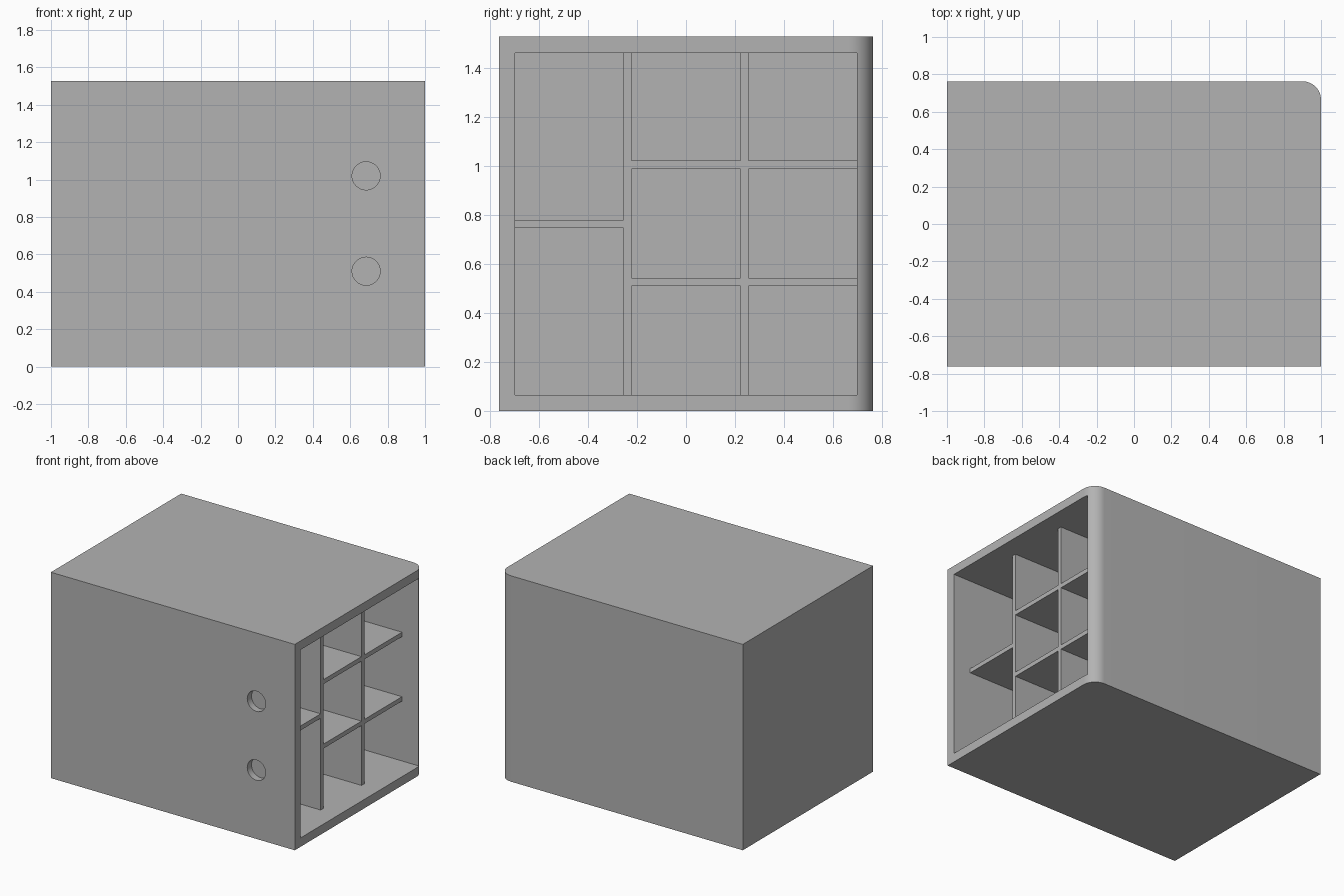
import bpy, bmesh, math
from mathutils import Matrix

cube = bpy.data.objects.get("Cube")
if cube:
    bpy.data.objects.remove(cube, do_unlink=True)

grey = bpy.data.materials.new("plain_grey")
grey.use_nodes = True
colour = (0.45, 0.45, 0.45, 1)
grey.diffuse_color = colour
grey.node_tree.nodes["Principled BSDF"].inputs["Base Color"].default_value = colour

HALF_Y, HEIGHT, WALL = 0.763, 1.526, 0.066
BOARD = 0.033
INNER_Y = HALF_Y - WALL
FRONT_X = 0.857          # recessed edge of the dividers
BACK_X = -1 + WALL


def finish(name, bm):
    mesh = bpy.data.meshes.new(name)
    bm.to_mesh(mesh)
    bm.free()
    mesh.materials.append(grey)
    obj = bpy.data.objects.new(name, mesh)
    bpy.context.collection.objects.link(obj)
    return obj


def box_mesh(low, high):
    bm = bmesh.new()
    size = [b - a for a, b in zip(low, high)]
    centre = [(a + b) / 2 for a, b in zip(low, high)]
    matrix = Matrix.Translation(centre) @ Matrix.Diagonal((*size, 1))
    bmesh.ops.create_cube(bm, size=1, matrix=matrix)
    return bm


def cut(target, cutter):
    cutter.hide_render = True
    mod = target.modifiers.new("cut", "BOOLEAN")
    mod.operation, mod.solver, mod.object = "DIFFERENCE", "EXACT", cutter
    bpy.context.view_layer.objects.active = target
    bpy.ops.object.modifier_apply(modifier=mod.name)
    bpy.data.objects.remove(cutter, do_unlink=True)


# Outer shell with one rounded upright edge
bm = box_mesh((-1, -HALF_Y, 0), (1, HALF_Y, HEIGHT))
corner = [e for e in bm.edges if all(v.co.x > 0 and v.co.y > 0 for v in e.verts)]
bmesh.ops.bevel(bm, geom=corner, offset=0.1, segments=12, profile=0.5, affect="EDGES")
shell = finish("cabinet_shell", bm)

# Open compartment on the left side
cut(shell, finish("cavity_cutter", box_mesh(
    (BACK_X, -INNER_Y, WALL), (1.2, INNER_Y, HEIGHT - WALL))))

# Two shallow round sockets in the front
for z in (0.51, 1.02):
    bm = bmesh.new()
    matrix = Matrix.Translation((0.685, -HALF_Y, z)) @ Matrix.Rotation(math.pi / 2, 4, "X")
    bmesh.ops.create_cone(bm, cap_ends=True, segments=48, radius1=0.075,
                          radius2=0.075, depth=0.1, matrix=matrix)
    cut(shell, finish("socket_cutter", bm))

bpy.ops.object.select_all(action="DESELECT")
shell.select_set(True)
bpy.context.view_layer.objects.active = shell
bpy.ops.object.shade_smooth_by_angle(angle=math.radians(30))

# Upright dividers
DIVIDER_Y = 0.239
for name, y in (("front_divider", -DIVIDER_Y), ("back_divider", DIVIDER_Y)):
    finish(name, box_mesh((BACK_X, y - BOARD / 2, WALL),
                          (FRONT_X, y + BOARD / 2, HEIGHT - WALL)))


# Shelves between the dividers
def shelf(name, y0, y1, z):
    finish(name, box_mesh((BACK_X, y0, z - BOARD / 2), (FRONT_X, y1, z + BOARD / 2)))


gap = DIVIDER_Y - BOARD / 2
edge = DIVIDER_Y + BOARD / 2
shelf("front_shelf", -INNER_Y, -edge, HEIGHT / 2)
for level, z in (("lower", 0.526), ("upper", 1.004)):
    shelf(level + "_middle_shelf", -gap, gap, z)
    shelf(level + "_back_shelf", edge, INNER_Y, z)
